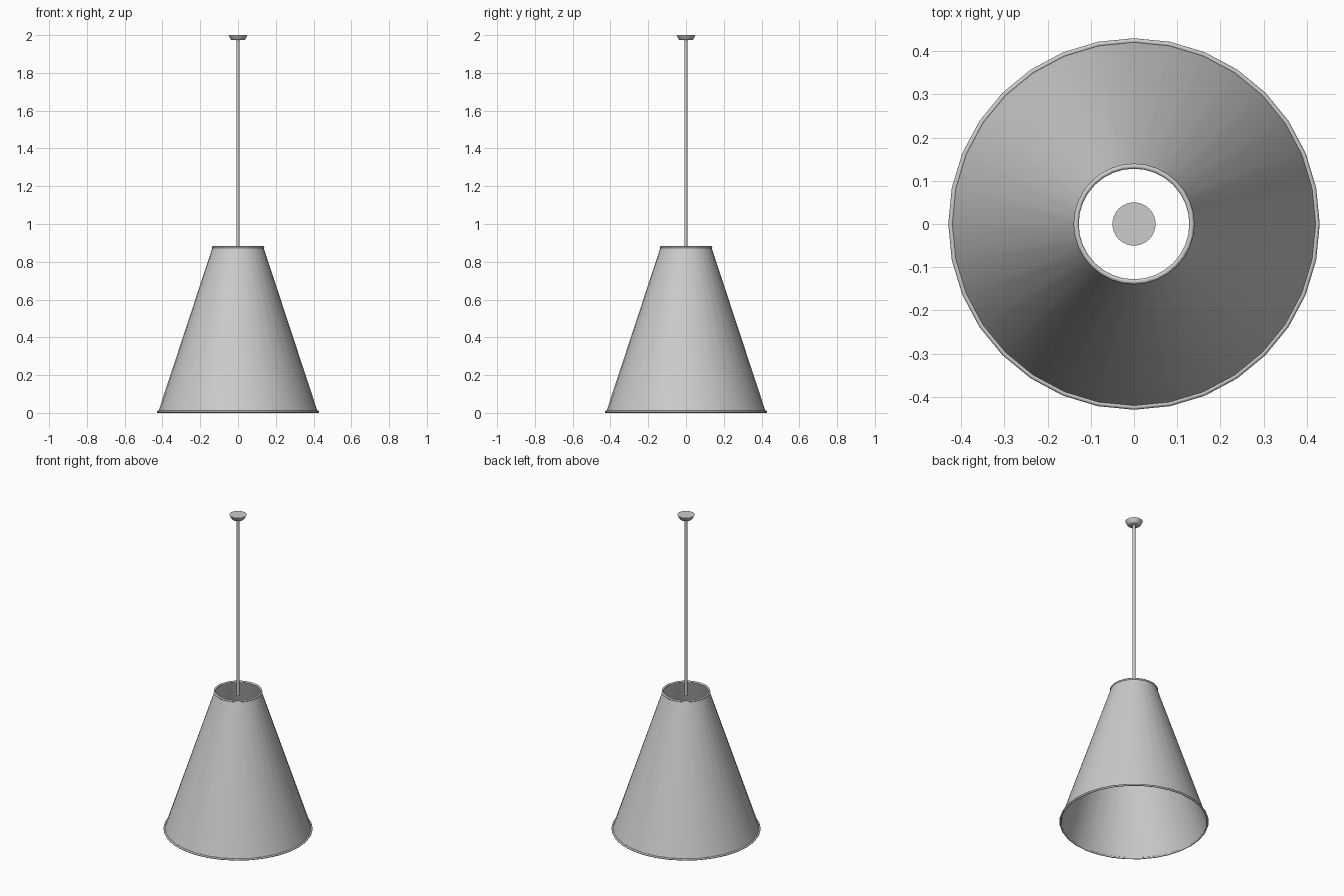
import bpy
import bmesh
import math

if "Cube" in bpy.data.objects:
    bpy.data.objects.remove(bpy.data.objects["Cube"])


def lathe(name, profile, sides=32, closed=False, angle=40):
    """Spin an (r, z) profile around the z axis; r = 0 makes a pole."""
    bm = bmesh.new()
    rings = []
    for r, z in profile:
        if r == 0:
            rings.append([bm.verts.new((0, 0, z))] * sides)
        else:
            rings.append([bm.verts.new((r * math.cos(2 * math.pi * i / sides),
                                        r * math.sin(2 * math.pi * i / sides), z))
                          for i in range(sides)])
    pairs = list(zip(rings, rings[1:]))
    if closed:
        pairs.append((rings[-1], rings[0]))
    for a, b in pairs:
        for i in range(sides):
            j = (i + 1) % sides
            bm.faces.new(list(dict.fromkeys((a[i], a[j], b[j], b[i]))))
    bmesh.ops.recalc_face_normals(bm, faces=bm.faces)
    mesh = bpy.data.meshes.new(name)
    bm.to_mesh(mesh)
    bm.free()
    obj = bpy.data.objects.new(name, mesh)
    bpy.context.collection.objects.link(obj)
    bpy.ops.object.select_all(action='DESELECT')
    obj.select_set(True)
    bpy.context.view_layer.objects.active = obj
    bpy.ops.object.shade_smooth_by_angle(angle=math.radians(angle))
    return obj


def wire_ring(name, radius, z, thick):
    """Thin round wire hoop."""
    section = [(radius + thick * math.cos(k * math.pi / 4),
                z + thick * math.sin(k * math.pi / 4)) for k in range(8)]
    return lathe(name, section, closed=True, angle=60)


# Conical shade: thin shell, open at both ends
lathe("lamp_shade", [(0.422, 0.006), (0.135, 0.876),
                     (0.133, 0.876), (0.420, 0.006)], closed=True)

# Hoops stiffening both shade edges
wire_ring("shade_bottom_hoop", 0.424, 0.006, 0.006)
wire_ring("shade_top_hoop", 0.134, 0.877, 0.006)

# Suspension rod
lathe("hanging_rod", [(0, 0.85), (0.008, 0.85), (0.008, 1.98), (0, 1.98)], sides=16)

# Ceiling canopy: shallow tapered bowl
lathe("ceiling_canopy", [(0, 1.973), (0.033, 1.973), (0.038, 1.977),
                         (0.045, 1.99), (0.05, 2.0), (0, 2.0)])
